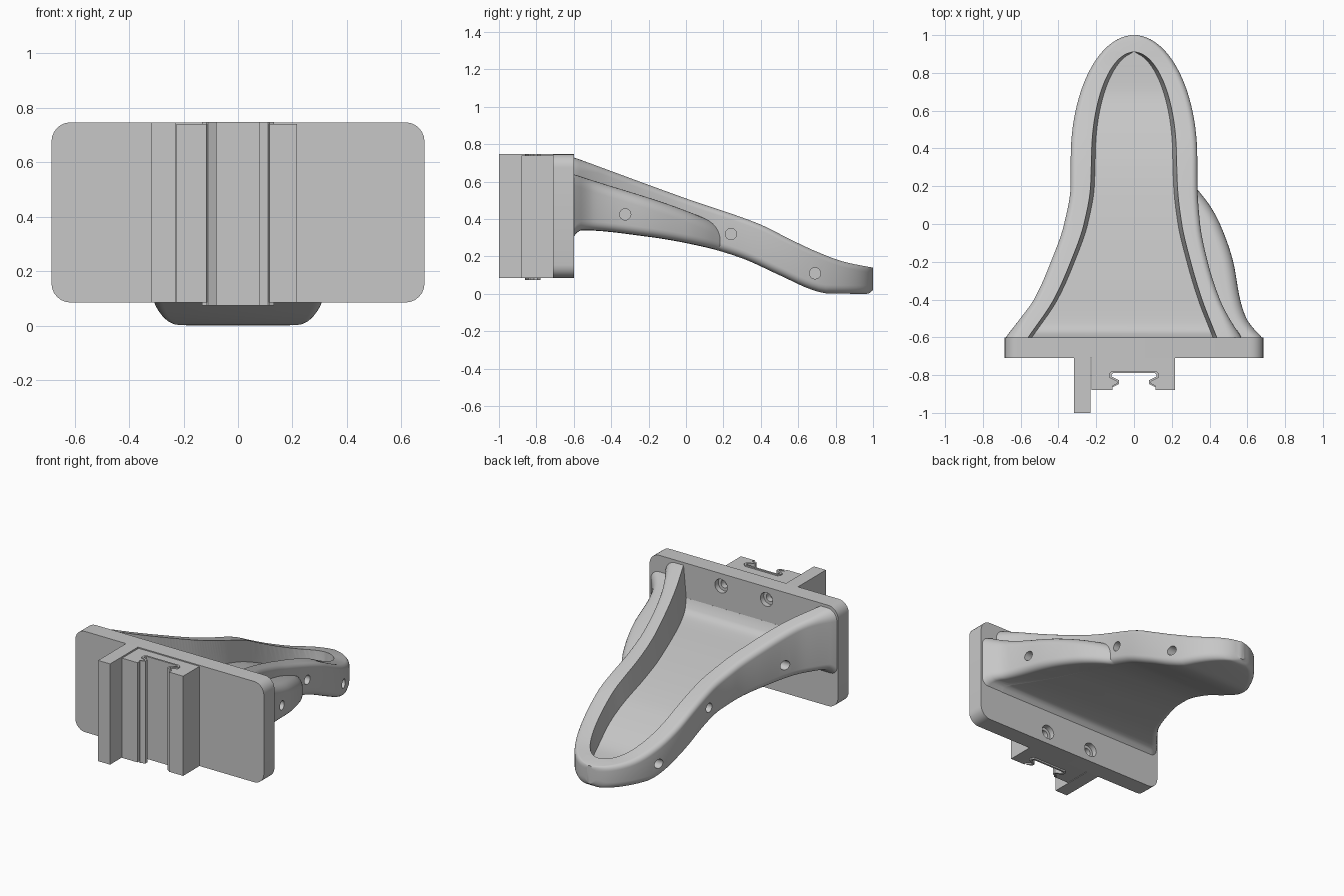
import bpy, bmesh, math
from mathutils import Matrix

if "Cube" in bpy.data.objects:
    bpy.data.objects.remove(bpy.data.objects["Cube"], do_unlink=True)

COLOUR = (0.57, 0.57, 0.57, 1)
grey = bpy.data.materials.new("plain grey")
grey.use_nodes = True
grey.diffuse_color = COLOUR
grey.node_tree.nodes["Principled BSDF"].inputs["Base Color"].default_value = COLOUR


def finish(name, bm):
    bmesh.ops.recalc_face_normals(bm, faces=bm.faces)
    mesh = bpy.data.meshes.new(name)
    bm.to_mesh(mesh)
    bm.free()
    mesh.materials.append(grey)
    obj = bpy.data.objects.new(name, mesh)
    bpy.context.collection.objects.link(obj)
    return obj


def activate(obj):
    bpy.ops.object.select_all(action="DESELECT")
    obj.select_set(True)
    bpy.context.view_layer.objects.active = obj


def combine(obj, other, operation):
    activate(obj)
    mod = obj.modifiers.new(operation.lower(), "BOOLEAN")
    mod.operation, mod.object, mod.solver = operation, other, "EXACT"
    bpy.ops.object.modifier_apply(modifier=mod.name)
    bpy.data.objects.remove(other, do_unlink=True)


def smooth(obj):
    activate(obj)
    bpy.ops.object.shade_smooth_by_angle(angle=math.radians(32))


def curve(*pts):
    """Monotone cubic through (y, value) points, clamped at both ends."""
    d = [(b[1] - a[1]) / (b[0] - a[0]) for a, b in zip(pts, pts[1:])]
    mid = [2 * p * q / (p + q) if p * q > 0 else 0 for p, q in zip(d, d[1:])]
    m = [d[0]] + mid + [d[-1]]

    def value(y):
        y = min(max(y, pts[0][0]), pts[-1][0])
        i = max(k for k in range(len(d)) if pts[k][0] <= y)
        (y0, v0), (y1, v1) = pts[i], pts[i + 1]
        h = y1 - y0
        t = (y - y0) / h
        return (v0 * (1 + 2 * t) * (1 - t) ** 2 + v1 * t * t * (3 - 2 * t)
                + h * (m[i] * t * (1 - t) ** 2 - m[i + 1] * t * t * (1 - t)))
    return value


def rounded(x0, x1, z0, z1, r_low, r_high, steps=6):
    """Rounded rectangle outline as (x, z) pairs."""
    lim = 0.48 * min(x1 - x0, z1 - z0)
    a, b = min(r_low, lim), min(r_high, lim)
    corners = [(x0 + a, z0 + a, a), (x1 - a, z0 + a, a), (x1 - b, z1 - b, b), (x0 + b, z1 - b, b)]
    out = []
    for k, (cx, cz, r) in enumerate(corners):
        for s in range(steps + 1):
            t = math.pi * (1 + k / 2 + s / steps / 2)
            out.append((cx + r * math.cos(t), cz + r * math.sin(t)))
    return out


def loft(name, stations, section):
    bm = bmesh.new()
    rings = [[bm.verts.new((x, y, z)) for x, z in section(y)] for y in stations]
    for a, b in zip(rings, rings[1:]):
        for i in range(len(a)):
            j = (i + 1) % len(a)
            bm.faces.new((a[i], a[j], b[j], b[i]))
    bm.faces.new(rings[0])
    bm.faces.new(rings[-1])
    return finish(name, bm)


def extrude_z(name, outline, z0, z1):
    bm = bmesh.new()
    face = bm.faces.new([bm.verts.new((x, y, z0)) for x, y in outline])
    top = bmesh.ops.extrude_face_region(bm, geom=[face])["geom"]
    bmesh.ops.translate(bm, verts=[v for v in top if isinstance(v, bmesh.types.BMVert)], vec=(0, 0, z1 - z0))
    return finish(name, bm)


def drill(obj, centre, radius, depth, axis):
    bm = bmesh.new()
    bmesh.ops.create_cone(bm, cap_ends=True, segments=24, radius1=radius, radius2=radius, depth=depth,
                          matrix=Matrix.Translation(centre) @ Matrix.Rotation(math.pi / 2, 4, axis))
    combine(obj, finish("drill", bm), "DIFFERENCE")


# Trough: outlines and heights along its length
left = curve((-.6, .68), (-.5, .602), (-.4, .53), (-.2, .44), (0, .37), (.2, .336), (.35, .335))
right = curve((-.6, .57), (-.5, .505), (-.4, .455), (-.2, .39), (0, .35), (.2, .336), (.35, .335))
bulge = curve((-.6, .68), (-.55, .63), (-.5, .595), (-.4, .562), (-.2, .525), (0, .455), (.1, .4), (.19, .33))
in_left = curve((-.6, .56), (-.4, .425), (-.2, .335), (0, .265), (.2, .23), (.35, .225))
in_right = curve((-.6, .438), (-.4, .36), (-.2, .3), (0, .253), (.2, .23), (.35, .225))
bottom = curve((-.6, .3), (-.585, .325), (-.56, .34), (-.2, .305), (.1, .25), (.3, .19), (.5, .1), (.68, .02), (.75, .003), (.97, 0), (1, .02))
top = curve((-.6, .73), (0, .51), (.4, .37), (.55, .295), (.7, .225), (.85, .17), (1, .14))
floor = curve((-.6, .52), (-.585, .475), (-.56, .45), (-.52, .435), (-.3, .4), (0, .345), (.3, .27), (.5, .19), (.7, .1), (.9, .075))
ledge = curve((-.6, .64), (.15, .38), (.19, .35))
rim_round = curve((-.6, .07), (-.45, .035), (1, .03))


def nose(y, length):
    """Elliptical narrowing towards the tip."""
    t = max(0, (y - .35) / length)
    return math.sqrt(max(.003, 1 - t * t))


def body_section(y):
    n = nose(y, .65)
    return rounded(-left(y) * n, right(y) * n, bottom(y), top(y), .045, rim_round(y))


def pocket_section(y):
    n = nose(y, .56)
    a, b = in_left(y) * n, in_right(y) * n
    draft = min(.02, a / 2)
    return [(draft - a, floor(y)), (b - draft, floor(y)), (b, top(y)), (b, 1), (-a, 1), (-a, top(y))]


def bulge_section(y):
    return rounded(.1, bulge(y), bottom(y) + .002, ledge(y), .045, .06)


def stations(start, length):
    straight = [start + (.35 - start) * i / 48 for i in range(48)]
    return straight + [.35 + length * math.sin(math.pi / 2 * i / 24) for i in range(25)]


trough = loft("trough", stations(-.605, .65), body_section)
side = loft("side_bulge", [-.605 + .79 * i / 36 for i in range(37)], bulge_section)
combine(trough, side, "UNION")
combine(trough, loft("pocket", stations(-.62, .56), pocket_section), "DIFFERENCE")

# Blind side holes on both walls
for y, z in ((-.325, .425), (.24, .32), (.69, .11)):
    n = nose(y, .65)
    outer = bulge(y) if y < .18 else right(y) * n
    for x in (-left(y) * n, outer):
        drill(trough, (x, y, z), .03, .13, "Y")
smooth(trough)

# Mounting plate with four stepped screw holes
plate = loft("mounting_plate", [-.71, -.6], lambda y: rounded(-.685, .685, .085, .747, .07, .07))
for x in (-.165, .165):
    for z in (.165, .665):
        drill(plate, (x, -.6, z), .045, .07, "X")
        drill(plate, (x, -.6, z), .026, .15, "X")
smooth(plate)

# Side fin
extrude_z("side_fin", [(-.317, -1), (-.23, -1), (-.23, -.705), (-.317, -.705)], .085, .747)

# Slotted rail block, open towards the front
slot = [(.115, -.88), (.115, -.86), (.085, -.845), (.085, -.83), (.127, -.81), (.127, -.795), (.117, -.783)]
outline = [(-.226, -.705), (-.226, -.88)] + [(-x, y) for x, y in slot]
outline += slot[::-1] + [(.217, -.88), (.217, -.705)]
extrude_z("rail_block", outline, .085, .74)

# Thin lining of the slot, slightly longer than the block
lip = [(.11, -.862), (.079, -.847), (.079, -.827), (.119, -.807), (.119, -.798), (.112, -.79)]
back = [(.117, -.858), (.091, -.843), (.091, -.833), (.132, -.813), (.132, -.793), (.119, -.778)]
lining = [(-x, y) for x, y in lip] + lip[::-1] + back + [(-x, y) for x, y in back[::-1]]
extrude_z("slot_lining", lining, .075, .748)
